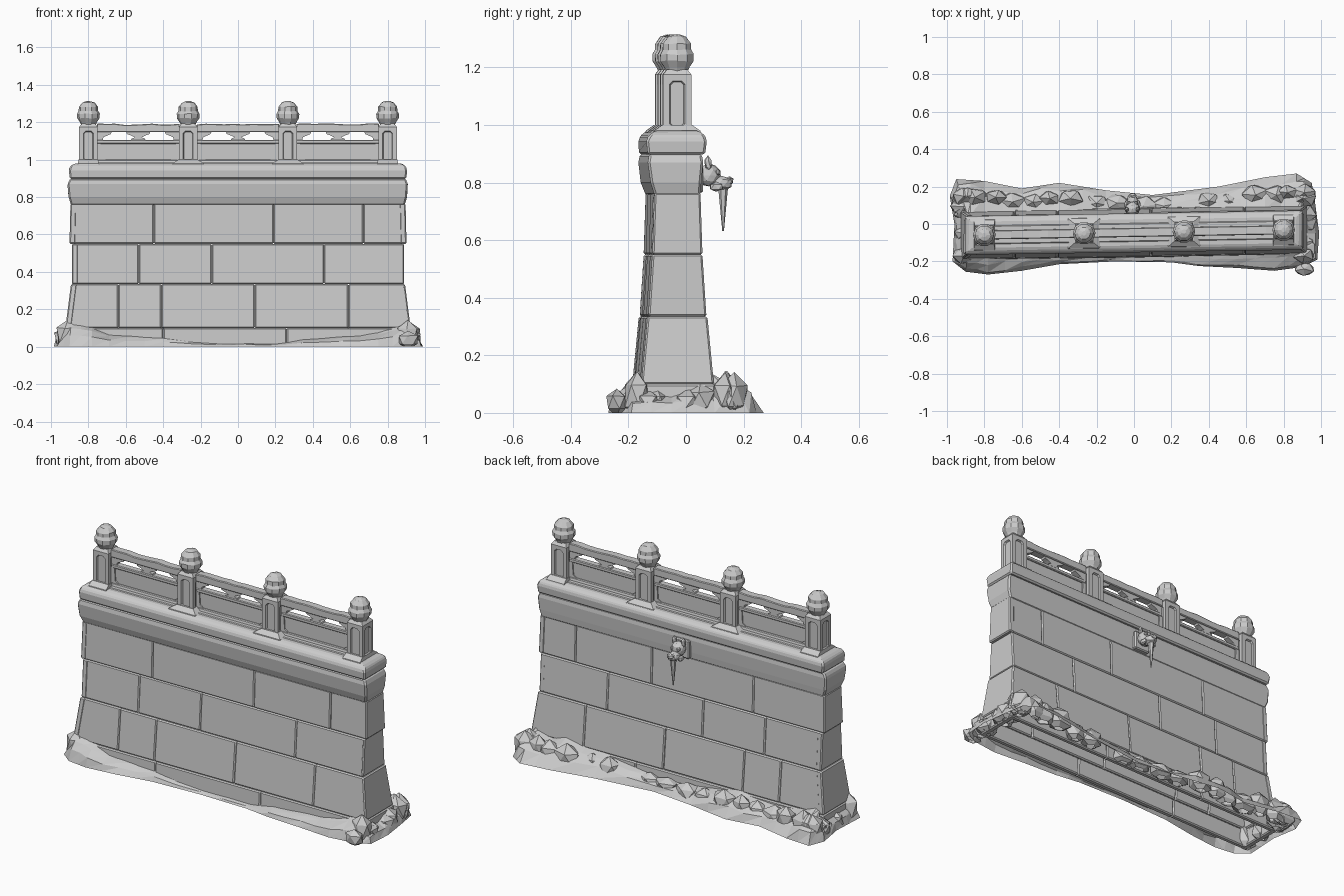
import bpy, bmesh, math, random
from mathutils import Vector, Matrix

random.seed(4)
if "Cube" in bpy.data.objects:
    bpy.data.objects.remove(bpy.data.objects["Cube"])

stone = bpy.data.materials.new("grey_stone")
stone.use_nodes = True
stone.diffuse_color = (0.6, 0.6, 0.6, 1)
stone.node_tree.nodes["Principled BSDF"].inputs["Base Color"].default_value = (0.6, 0.6, 0.6, 1)


def finish(name, bm, bevel=0, skew=True, closed=True):
    """Turn a bmesh into an object; skew sets it on the wall's slightly turned axis."""
    if closed:
        bmesh.ops.recalc_face_normals(bm, faces=bm.faces)
    if skew:
        for v in bm.verts:
            v.co.y += 0.017 * v.co.x - 0.045
    me = bpy.data.meshes.new(name)
    bm.to_mesh(me)
    bm.free()
    me.materials.append(stone)
    ob = bpy.data.objects.new(name, me)
    bpy.context.collection.objects.link(ob)
    if bevel:
        mod = ob.modifiers.new("worn_edges", 'BEVEL')
        mod.width = bevel
        mod.segments = 1
    return ob


def loft(bm, rings, jitter=0):
    """Stack of rectangles (z, x0, x1, y0, y1) joined into a closed solid."""
    loops = []
    for z, x0, x1, y0, y1 in rings:
        loops.append([bm.verts.new((x + random.uniform(-jitter, jitter),
                                    y + random.uniform(-jitter, jitter), z))
                      for x, y in ((x0, y0), (x1, y0), (x1, y1), (x0, y1))])
    for a, b in zip(loops, loops[1:]):
        for i in range(4):
            j = (i + 1) % 4
            bm.faces.new((a[i], a[j], b[j], b[i]))
    bm.faces.new(loops[0][::-1])
    bm.faces.new(loops[-1])


def prism(bm, pts, half):
    """Extrude an x-z outline through y."""
    f = [bm.verts.new((x, -half, z)) for x, z in pts]
    b = [bm.verts.new((x, half, z)) for x, z in pts]
    bm.faces.new(f)
    bm.faces.new(b[::-1])
    for i in range(len(pts)):
        j = (i + 1) % len(pts)
        bm.faces.new((f[i], b[i], b[j], f[j]))


def boulder(bm, centre, size, div=1, rough=0.12):
    new = bmesh.ops.create_icosphere(bm, subdivisions=div, radius=1)["verts"]
    turn = Matrix.Rotation(random.uniform(0, 6), 3, 'Z')
    for v in new:
        p = turn @ v.co * (1 + random.uniform(-rough, rough))
        v.co = Vector(centre) + Vector(p[i] * size[i] for i in range(3))


# Wall courses: bottom z, top z, half lengths, half depths, joint positions
courses = [
    ("plinth", 0.0, 0.10, 0.925, 0.92, 0.133, 0.130, (-0.4, 0.26)),
    ("lower", 0.10, 0.335, 0.92, 0.89, 0.125, 0.103, (-0.64, -0.41, 0.09, 0.59)),
    ("middle", 0.335, 0.55, 0.885, 0.885, 0.100, 0.086, (-0.53, -0.14, 0.46)),
    ("upper", 0.55, 0.765, 0.898, 0.893, 0.086, 0.079, (-0.45, 0.19, 0.67)),
]
thick = 0.03
for name, z0, z1, l0, l1, d0, d1, joints in courses:
    bm = bmesh.new()
    edges = [None, *joints, None]
    for side in (-1, 1):
        for k in range(len(edges) - 1):
            rings = []
            push = random.uniform(-0.002, 0.002)
            for z, l, d in ((z0, l0, d0), (z1, l1, d1)):
                a = -l if edges[k] is None else edges[k]
                b = l if edges[k + 1] is None else edges[k + 1]
                ys = sorted((side * (d + push), side * (d - thick)))
                rings.append((z, a, b, *ys))
            loft(bm, rings)
        # One full-depth stone closes each end
        rings = []
        for z, l, d in ((z0, l0, d0), (z1, l1, d1)):
            xs = sorted((side * (l + 0.003), side * (l - thick)))
            rings.append((z, *xs, -d - 0.001, d + 0.001))
        loft(bm, rings)
    finish(name + "_course", bm, 0.006)

# Cornice and top ledge
bm = bmesh.new()
loft(bm, [(z, -x, x, -f, b) for z, x, f, b in
          ((0.755, 0.89, 0.080, 0.080), (0.80, 0.905, 0.095, 0.084),
           (0.87, 0.91, 0.106, 0.088), (0.90, 0.895, 0.098, 0.086))], 0.003)
finish("cornice", bm, 0.008)
bm = bmesh.new()
loft(bm, [(z, -x, x, -f, b) for z, x, f, b in
          ((0.897, 0.90, 0.104, 0.098), (0.95, 0.905, 0.108, 0.104),
           (0.972, 0.89, 0.09, 0.09), (0.98, 0.865, 0.07, 0.07))], 0.003)
finish("top_ledge", bm, 0.008)

# Balustrade posts with sunk panels, sloping feet and faceted finials
posts = [-0.8 + i * 1.6 / 3 for i in range(4)]
finial = [(0.036, 1.18), (0.046, 1.2), (0.06, 1.222), (0.061, 1.245), (0.052, 1.26),
          (0.051, 1.282), (0.033, 1.305), (0.012, 1.313)]
for n, px in enumerate(posts):
    bm = bmesh.new()
    loft(bm, [(0.97, px - 0.049, px + 0.049, -0.049, 0.049),
              (1.175, px - 0.049, px + 0.049, -0.049, 0.049),
              (1.192, px - 0.036, px + 0.036, -0.036, 0.036)])
    bm.normal_update()
    sides = [f for f in bm.faces if abs(f.normal.z) < 0.1]
    bmesh.ops.inset_individual(bm, faces=sides, thickness=0.022, use_even_offset=True)
    corners = list({v for f in sides for v in f.verts})
    bmesh.ops.bevel(bm, geom=corners, offset=0.012, segments=1, affect='VERTICES')
    panels = [f for f in bm.faces if len(f.verts) == 8]
    bmesh.ops.inset_individual(bm, faces=panels, thickness=0.005, depth=-0.009)
    finish(f"post_{n + 1}", bm)

    bm = bmesh.new()
    wide = 0.085 if n in (1, 2) else 0.056
    loft(bm, [(0.965, px - wide, px + wide, -0.085, 0.085),
              (0.98, px - wide, px + wide, -0.08, 0.08),
              (1.0, px - 0.052, px + 0.052, -0.052, 0.052)])
    finish(f"post_foot_{n + 1}", bm)

    bm = bmesh.new()
    loops = [[bm.verts.new((px + r * math.cos(a * math.pi / 5), r * math.sin(a * math.pi / 5),
                            z + random.uniform(-0.002, 0.002))) for a in range(10)]
             for r, z in finial]
    for a, b in zip(loops, loops[1:]):
        for i in range(10):
            j = (i + 1) % 10
            bm.faces.new((a[i], a[j], b[j], b[i]))
    bm.faces.new(loops[0][::-1])
    bm.faces.new(loops[-1])
    finish(f"finial_{n + 1}", bm)

# Rails, panels and brackets between posts
for n, (p, q) in enumerate(zip(posts, posts[1:])):
    a, b, mid = p + 0.045, q - 0.045, (p + q) / 2
    bm = bmesh.new()
    top = [(b + (a - b) * i / 9, 1.19 + random.uniform(-0.005, 0.005)) for i in range(10)]
    prism(bm, [(a, 1.147), (b, 1.147)] + top, 0.024)
    finish(f"top_rail_{n + 1}", bm, 0.004)
    bm = bmesh.new()
    loft(bm, [(1.085, a, b, -0.02, 0.02), (1.106, a, b, -0.02, 0.02)])
    loft(bm, [(0.97, a, b, -0.028, 0.028), (1.0, a, b, -0.02, 0.02)])
    finish(f"lower_rails_{n + 1}", bm, 0.004)
    bm = bmesh.new()
    loft(bm, [(0.98, a, b, -0.011, 0.011), (1.09, a, b, -0.011, 0.011)])
    for x, s in ((a, 1), (b, -1)):
        prism(bm, [(x, 0.99), (x + s * 0.06, 0.99), (x + s * 0.025, 1.015), (x + s * 0.02, 1.09),
                   (x, 1.09)], 0.018)
        prism(bm, [(x, 1.1), (x + s * 0.03, 1.1), (x + s * 0.036, 1.12), (x + s * 0.075, 1.137),
                   (x + s * 0.08, 1.15), (x, 1.15)], 0.016)
    right = [(0.04, 1.1), (0.035, 1.113), (0.018, 1.119), (0.04, 1.13), (0.06, 1.137), (0.065, 1.15)]
    prism(bm, [(mid + x, z) for x, z in right] + [(mid - x, z) for x, z in right[::-1]], 0.016)
    finish(f"panel_and_brackets_{n + 1}", bm)

# Low sill under the balustrade
bm = bmesh.new()
loft(bm, [(0.965, -0.865, 0.865, -0.066, 0.066), (0.984, -0.85, 0.85, -0.045, 0.045)])
finish("balustrade_sill", bm)

# Beast-head water spout with an icicle on the back
bm = bmesh.new()
loft(bm, [(z, -0.058, 0.04, 0.07, 0.104) for z in (0.765, 0.87)])
finish("spout_plate", bm, 0.006)
bm = bmesh.new()
boulder(bm, (-0.009, 0.125, 0.825), (0.04, 0.04, 0.04), 2, 0.06)
boulder(bm, (-0.009, 0.165, 0.797), (0.032, 0.04, 0.026), 2, 0.06)
boulder(bm, (-0.009, 0.196, 0.806), (0.024, 0.015, 0.016), 1)
for s in (-1, 1):
    boulder(bm, (-0.009 + s * 0.03, 0.122, 0.865), (0.013, 0.013, 0.028))
    boulder(bm, (-0.009 + s * 0.02, 0.155, 0.835), (0.012, 0.012, 0.012))
    boulder(bm, (-0.009 + s * 0.032, 0.15, 0.785), (0.012, 0.025, 0.018))
finish("spout_head", bm)
bm = bmesh.new()
bmesh.ops.create_cone(bm, segments=6, radius1=0.003, radius2=0.017, depth=0.15, cap_ends=True,
                      matrix=Matrix.Translation((-0.009, 0.174, 0.707)))
finish("icicle", bm)

# Rocky skirt: outline x, y and crest height around the foot
outline = [(-.97, -.2, .08), (-.9, -.255, .13), (-.78, -.27, .1), (-.6, -.25, .06),
           (-.4, -.215, .05), (-.1, -.2, .02), (.2, -.205, .02), (.35, -.225, .05),
           (.55, -.235, .06), (.75, -.25, .09), (.9, -.23, .13), (.98, -.19, .08),
           (.99, -.05, .08), (.97, .1, .1), (.95, .22, .13), (.87, .27, .13), (.7, .25, .12),
           (.45, .2, .1), (.1, .155, .07), (-.15, .18, .08), (-.4, .22, .12), (-.6, .19, .1),
           (-.8, .23, .13), (-.95, .24, .13), (-.985, .15, .1), (-.96, 0, .08)]
bm = bmesh.new()
rows = []
for k, cur in enumerate(outline):
    nxt = outline[(k + 1) % len(outline)]
    for t in (0, 0.5):
        x, y, h = (c + (d - c) * t for c, d in zip(cur, nxt))
        axis = 0.017 * x - 0.045
        ix = max(-0.89, min(0.89, x))
        iy = max(axis - 0.115, min(axis + 0.11, y))
        h *= random.uniform(0.8, 1.1)
        row = []
        for u, v in ((0, 0), (0.2, 0.5), (0.6, 0.8), (1, 1)):
            w = u + (random.uniform(-0.12, 0.12) if 0 < u < 1 else 0)
            row.append(bm.verts.new((x + (ix - x) * w, y + (iy - y) * w, h * v)))
        rows.append(row)
for a, b in zip(rows, rows[1:] + rows[:1]):
    for i in range(3):
        bm.faces.new((a[i], b[i], b[i + 1]))
        bm.faces.new((a[i], b[i + 1], a[i + 1]))
finish("rock_skirt", bm, skew=False, closed=False)

# Loose boulders along the back and at the ends
bm = bmesh.new()
for x, y, h in outline[11:]:
    for shift in (-0.05, 0.06):
        r = random.uniform(0.05, 0.075)
        cx = max(-0.91, min(0.91, x + (shift if y > 0.14 else 0)))
        cy = y * 0.62 if y > 0.14 else y + shift
        boulder(bm, (cx, cy, h * 0.45), (r * 1.15, r * 0.8, h * 0.62), 1, 0.1)
for s in (-1, 1):
    boulder(bm, (s * 0.91, -0.17, 0.06), (0.06, 0.05, 0.085))
bmesh.ops.bisect_plane(bm, geom=bm.verts[:] + bm.edges[:] + bm.faces[:], plane_co=(0, 0, 0),
                       plane_no=(0, 0, 1), clear_inner=True)
finish("boulders", bm, skew=False)
